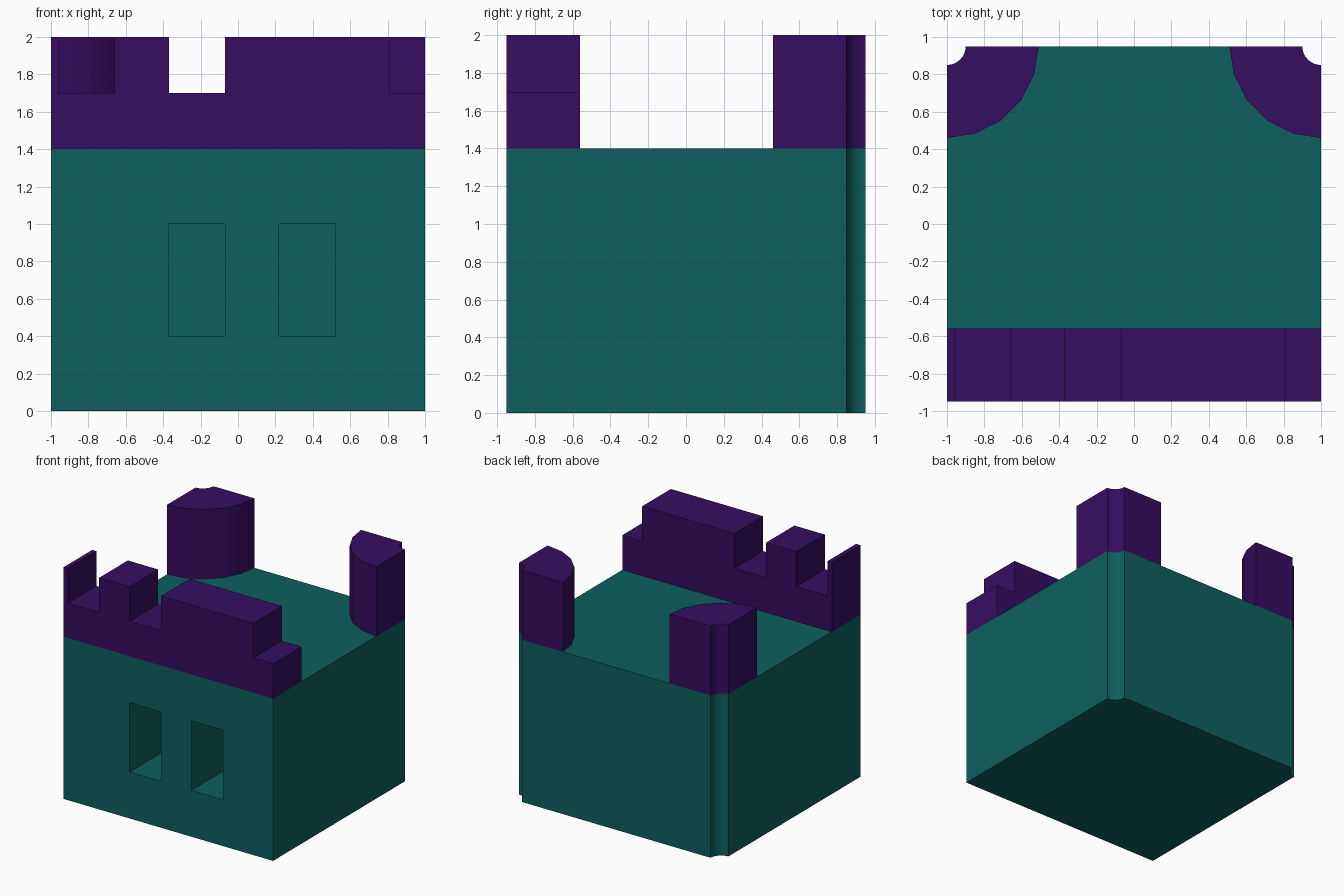
import bpy, bmesh
from math import sin, cos, pi, radians

if "Cube" in bpy.data.objects:
    bpy.data.objects.remove(bpy.data.objects["Cube"])

W, D = 1.0, 0.95            # half width, half depth
Z_ROOF, Z_TOP = 1.4, 2.0
R_GROOVE, R_TOWER = 0.1, 0.49


def material(name, rgb):
    m = bpy.data.materials.new(name)
    m.diffuse_color = (*rgb, 1)
    m.use_nodes = True
    m.node_tree.nodes["Principled BSDF"].inputs["Base Color"].default_value = m.diffuse_color
    return m


teal = material("teal", (0.0044, 0.115, 0.115))
purple = material("purple", (0.037, 0.004, 0.118))


def prism(name, points, height, to_world, mat):
    """Extrude a 2D outline; to_world maps (u, v, h) to a position."""
    bm = bmesh.new()
    low = [bm.verts.new(to_world(u, v, height[0])) for u, v in points]
    high = [bm.verts.new(to_world(u, v, height[1])) for u, v in points]
    bm.faces.new(low)
    bm.faces.new(high)
    n = len(points)
    for i in range(n):
        j = (i + 1) % n
        bm.faces.new((low[i], low[j], high[j], high[i]))
    bmesh.ops.recalc_face_normals(bm, faces=bm.faces[:])
    me = bpy.data.meshes.new(name)
    bm.to_mesh(me)
    bm.free()
    ob = bpy.data.objects.new(name, me)
    bpy.context.collection.objects.link(ob)
    if mat:
        me.materials.append(mat)
    return ob


def activate(ob):
    bpy.ops.object.select_all(action='DESELECT')
    ob.select_set(True)
    bpy.context.view_layer.objects.active = ob


def smooth(ob):
    activate(ob)
    bpy.ops.object.shade_smooth_by_angle(angle=radians(30))


def corner_arc(side, r, n):
    """Quarter arc about a back corner, from the back face to the side face."""
    return [(side * (W - r * cos(a)), D - r * sin(a))
            for a in (pi / 2 * i / n for i in range(n + 1))]


def upright(u, v, h):
    return (u, v, h)


def front_on(u, v, h):
    return (u, h, v)


# Main block with a groove down each back corner
outline = [(-W, -D), (W, -D)]
outline += corner_arc(1, R_GROOVE, 8)[::-1] + corner_arc(-1, R_GROOVE, 8)
block = prism("castle_block", outline, (0, Z_ROOF), upright, teal)

# Two deep window recesses in the front
for i, x in enumerate((-0.37, 0.22)):
    rect = [(x, 0.4), (x + 0.3, 0.4), (x + 0.3, 1.0), (x, 1.0)]
    cutter = prism(f"window_cutter_{i}", rect, (-D - 0.1, -D + 0.6), front_on, None)
    cutter.hide_render = True
    mod = block.modifiers.new("window", 'BOOLEAN')
    mod.operation = 'DIFFERENCE'
    mod.solver = 'EXACT'
    mod.object = cutter
    activate(block)
    bpy.ops.object.modifier_apply(modifier=mod.name)
    bpy.data.objects.remove(cutter)
smooth(block)

# Front battlement: one stepped profile with evenly spaced gaps
profile = [(W, Z_ROOF), (-W, Z_ROOF), (-W, Z_TOP)]
for x in (-0.96, -0.37):
    profile += [(x, Z_TOP), (x, 1.7), (x + 0.3, 1.7), (x + 0.3, Z_TOP)]
profile += [(0.81, Z_TOP), (0.81, 1.7), (W, 1.7)]
prism("front_battlement", profile, (-D, -0.56), front_on, purple)

# Quarter-round towers on the back corners
for name, side in (("right_tower", 1), ("left_tower", -1)):
    ring = corner_arc(side, R_TOWER, 5) + corner_arc(side, R_GROOVE, 8)[::-1]
    smooth(prism(name, ring, (Z_ROOF, Z_TOP), upright, purple))
